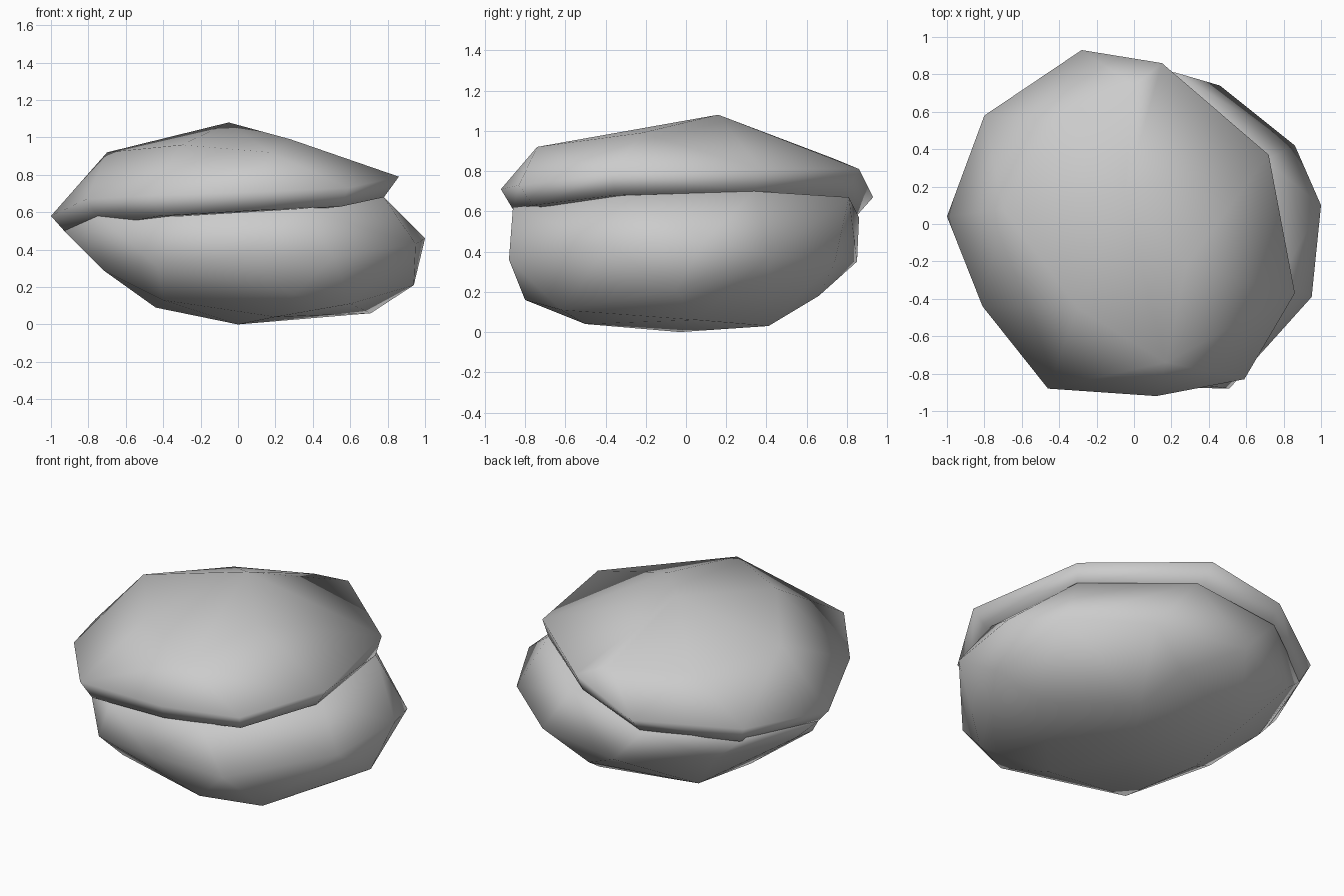
import bpy
import bmesh

default_cube = bpy.data.objects.get("Cube")
if default_cube:
    bpy.data.objects.remove(default_cube, do_unlink=True)

# One plain grey stone colour
STONE = (0.6, 0.6, 0.6, 1.0)
stone_grey = bpy.data.materials.new("stone_grey")
stone_grey.use_nodes = True
stone_grey.diffuse_color = STONE
stone_grey.node_tree.nodes["Principled BSDF"].inputs["Base Color"].default_value = STONE


def make_stone(name, *rings):
    """Wrap a smooth, faceted stone around rings of points given in hundredths of a unit."""
    bm = bmesh.new()
    for ring in rings:
        for point in ring:
            bm.verts.new([value / 100 for value in point])
    hull = bmesh.ops.convex_hull(bm, input=bm.verts[:])
    # Drop the points that ended up inside the stone
    inside = [g for g in hull["geom_interior"] if isinstance(g, bmesh.types.BMVert)]
    bmesh.ops.delete(bm, geom=inside, context="VERTS")
    bmesh.ops.recalc_face_normals(bm, faces=bm.faces[:])
    for face in bm.faces:
        face.smooth = True
    mesh = bpy.data.meshes.new(name)
    bm.to_mesh(mesh)
    bm.free()
    mesh.materials.append(stone_grey)
    stone = bpy.data.objects.new(name, mesh)
    bpy.context.scene.collection.objects.link(stone)
    return stone


# Lower boulder: base, flank, widest ring and the shoulder that meets the slab
boulder_base = [(0, -3, 0), (71, 5, 6), (30, 41, 3), (20, -50, 4), (-44, 0, 9)]
boulder_flank = [(94, -5, 21), (60, -62, 11), (30, -80, 16), (-40, -55, 13),
                 (-40, 45, 13), (20, 66, 18)]
boulder_girth = [(100, 10, 46), (95, -39, 43), (51, -88, 36), (0, -87, 36),
                 (-43, -74, 31), (-72, -20, 29), (-82, 10, 39), (-62, 60, 40),
                 (-10, 85, 35), (46, 74, 35), (86, 42, 38)]
boulder_shoulder = [(78, -30, 68), (70, 34, 70), (35, -86, 62), (-30, -82, 58),
                    (-75, -42, 58), (-93, 4, 50), (-78, 52, 54),
                    (-30, 86, 57), (22, 81, 67)]
make_stone("lower_boulder", boulder_base, boulder_flank, boulder_girth, boulder_shoulder)

# Upper slab: undercut lip, widest ring and the sloping crown
slab_lip = [(10, -86, 61), (55, -76, 63), (78, -35, 68), (70, 34, 70),
            (15, 79, 69), (-28, 85, 58), (-75, 55, 52), (-92, 4, 49),
            (-75, -42, 58), (-42, -82, 58)]
slab_girth = [(-100, 4, 58), (-80, 58, 62), (-28, 93, 67), (15, 86, 81),
              (72, 37, 81), (86, -37, 79), (59, -83, 73), (12, -92, 71),
              (-46, -88, 69), (-81, -44, 67)]
slab_crown = [(-5, 16, 108), (28, -22, 99), (17, -74, 92), (-30, -45, 96),
              (-70, 8, 92), (-42, 56, 86), (0, 74, 86)]
make_stone("upper_slab", slab_lip, slab_girth, slab_crown)
